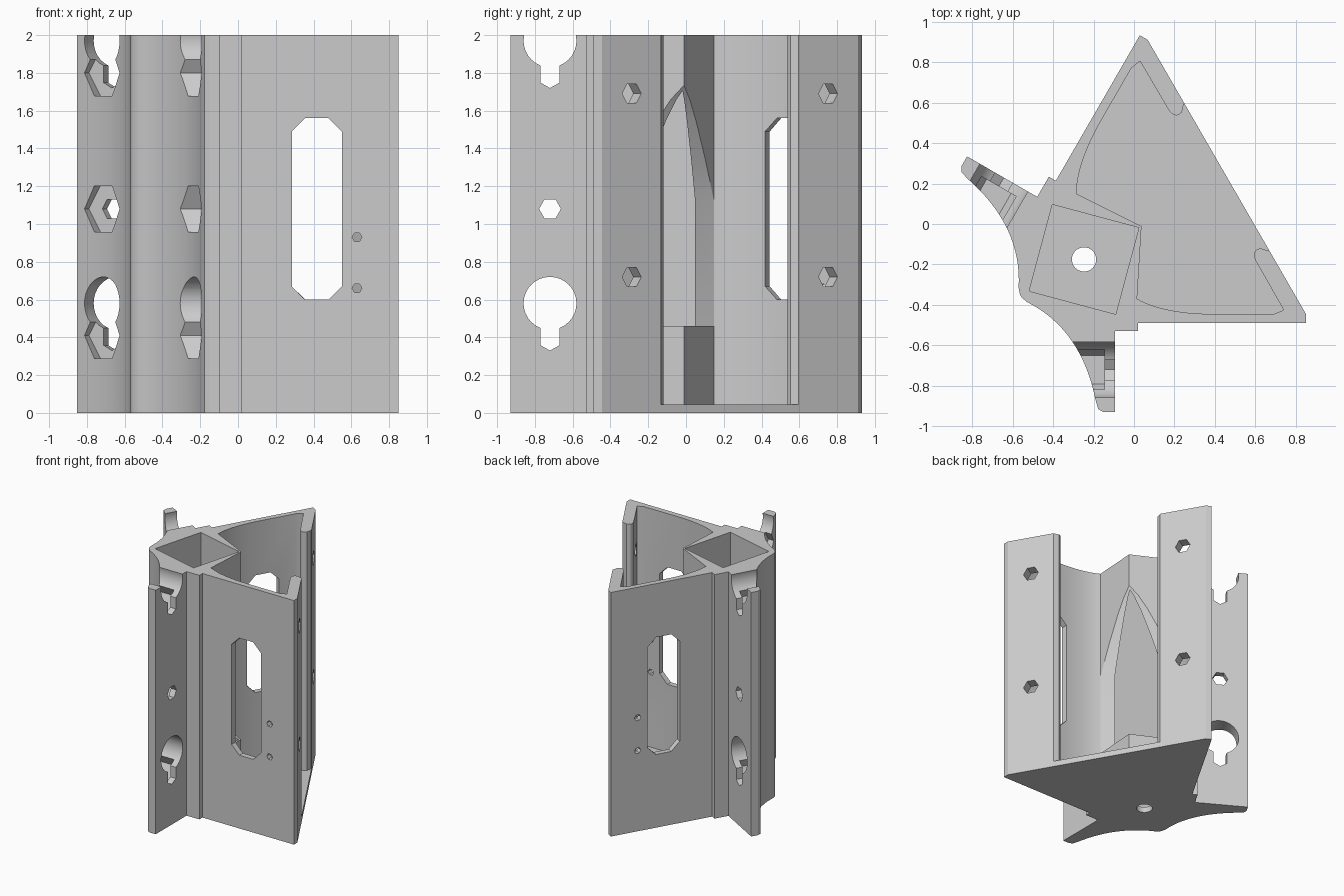
import bpy, bmesh, math
from mathutils import Vector, Matrix

if "Cube" in bpy.data.objects:
    bpy.data.objects.remove(bpy.data.objects["Cube"])

HEIGHT, FLOOR = 2.0, 0.045

# Symmetry plane: vertical, through the tube centre, turned 30 degrees
CENTRE = Vector((-0.247, -0.175, 0))
U = Vector((math.cos(math.radians(30)), 0.5, 0))
V = Vector((-0.5, math.cos(math.radians(30)), 0))
UP = Vector((0, 0, 1))


def reflect(p):
    return p - 2 * (p - CENTRE).dot(V) * V


def bend(a, b, c, n=12):
    """Points on a quadratic curve from a to c, pulled towards b."""
    a, b, c = Vector(a), Vector(b), Vector(c)
    return [a.lerp(b, i / n).lerp(b.lerp(c, i / n), i / n) for i in range(n + 1)]


def symmetric(half):
    """Close a half outline with its reflection."""
    pts = [Vector((p[0], p[1], 0)) for p in half]
    return pts + [reflect(p) for p in reversed(pts)]


def prism(name, pts, sweep):
    bm = bmesh.new()
    face = bm.faces.new([bm.verts.new(p) for p in pts])
    new = bmesh.ops.extrude_face_region(bm, geom=[face])["geom"]
    bmesh.ops.translate(bm, vec=sweep,
                        verts=[g for g in new if isinstance(g, bmesh.types.BMVert)])
    bmesh.ops.recalc_face_normals(bm, faces=bm.faces)
    mesh = bpy.data.meshes.new(name)
    bm.to_mesh(mesh)
    bm.free()
    obj = bpy.data.objects.new(name, mesh)
    bpy.context.scene.collection.objects.link(obj)
    return obj


def ngon(a, b, r, n):
    return [(a + r * math.cos(math.tau * i / n), b + r * math.sin(math.tau * i / n))
            for i in range(n)]


# Extruded body with two flanges
outline = [(0.85, -0.445), (0.85, -0.49), (0.02, -0.49), (0.02, -0.53),
           (-0.095, -0.53), (-0.095, -0.93), (-0.15, -0.93), (-0.177, -0.915),
           *bend((-0.19, -0.87), (-0.26, -0.52), (-0.53, -0.385), 16),
           (-0.555, -0.363)]
body = prism("bracket_body", symmetric(outline), UP * HEIGHT)
bpy.context.view_layer.objects.active = body
body.select_set(True)


def cut(pts, sweep, both=False):
    """Subtract a prism, and its reflection if asked."""
    jobs = [(pts, sweep)]
    if both:
        jobs.append(([reflect(p) for p in pts], sweep - 2 * sweep.dot(V) * V))
    for p, s in jobs:
        cutter = prism("cutter", p, s)
        cutter.hide_render = True
        mod = body.modifiers.new("cut", "BOOLEAN")
        mod.operation, mod.solver, mod.object = "DIFFERENCE", "EXACT", cutter
        bpy.ops.object.modifier_apply(modifier=mod.name)
        bpy.data.objects.remove(cutter)


def cut_y(shape, lo, hi):
    cut([Vector((x, lo, z)) for x, z in shape], Vector((0, hi - lo, 0)), True)


def cut_x(shape, lo, hi):
    cut([Vector((lo, y, z)) for y, z in shape], Vector((hi - lo, 0, 0)), True)


# Open chamber with a lip on each side of its slot
chamber = [(0.037, -0.011),
           *bend((0.015, -0.37), (0.15, -0.445), (0.40, -0.445)),
           (0.69, -0.445), (0.74, -0.425),
           *bend((0.603, -0.185), (0.575, -0.13), (0.625, -0.12), 5),
           (0.667, -0.133), (0.754, -0.083)]
loop = symmetric(chamber)
cut([p + UP * FLOOR for p in loop[1:]], UP * HEIGHT)

# Square tube and its drain hole
tube = [CENTRE + U * a + V * b + UP * FLOOR for a, b in ngon(0, 0, 0.313, 4)]
cut(tube, UP * HEIGHT)
cut([Vector((x, y, -0.1)) for x, y in ngon(CENTRE.x, CENTRE.y, 0.06, 32)], UP * 0.3)

# Arched opening through the tube corner
arch = [(0.13, 0.46), (0.5, 0.46), (0.5, 1.78), (0.36, 1.78), (0.336, 1.75),
        (0.29, 1.66), (0.25, 1.55), (0.19, 1.35), (0.13, 1.12)]
cut([CENTRE + U * a + UP * z - V * 0.3 for a, z in arch], V * 0.6)

# Chamfered windows and small holes in the two side walls
window = [(0.285, 0.67), (0.355, 0.6), (0.48, 0.6), (0.55, 0.67),
          (0.55, 1.49), (0.48, 1.56), (0.355, 1.56), (0.285, 1.49)]
cut_y(window, -0.6, -0.38)
for z in (0.66, 0.93):
    cut_y(ngon(0.63, z, 0.026, 6), -0.6, -0.42)

# Hexagonal holes in the lips
for z in (0.72, 1.69):
    cut([CENTRE + U * 0.66 + V * (a - 0.6) + UP * b for a, b in ngon(0, z, 0.058, 6)],
        U * 0.3, True)

# Keyholes in the flanges, with hexagonal recesses on the curved side
MID = -0.72
for z in (0.58, 1.97):
    cut_x(ngon(MID, z, 0.14, 32), -0.5, 0)
    slot = [(MID - 0.05, z), (MID - 0.05, z - 0.222), (MID, z - 0.25),
            (MID + 0.05, z - 0.222), (MID + 0.05, z)]
    cut_x(slot, -0.5, 0)
    cut_x(ngon(MID, z - 0.17, 0.14, 6), -0.5, -0.145)
cut_x(ngon(MID, 1.08, 0.058, 6), -0.5, 0)
cut_x(ngon(MID, 1.08, 0.14, 6), -0.5, -0.145)

# Plain grey plastic
grey = bpy.data.materials.new("grey_plastic")
grey.use_nodes = True
colour = (0.6, 0.6, 0.6, 1)
grey.diffuse_color = colour
grey.node_tree.nodes["Principled BSDF"].inputs["Base Color"].default_value = colour
body.data.materials.clear()
body.data.materials.append(grey)
bpy.ops.object.shade_smooth_by_angle(angle=math.radians(25))
